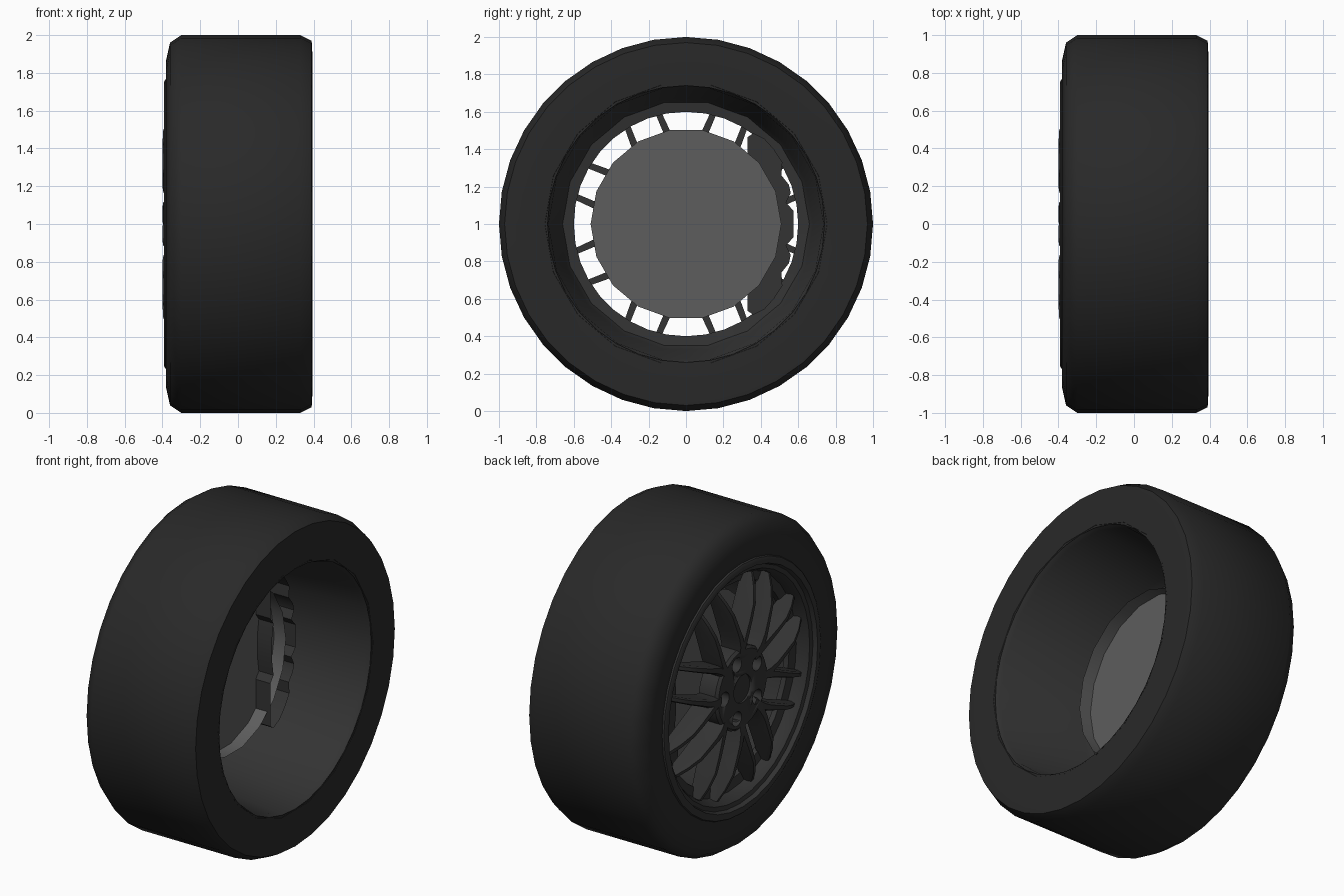
import bpy, bmesh
from math import sin, cos, pi, radians

if "Cube" in bpy.data.objects:
    bpy.data.objects.remove(bpy.data.objects["Cube"])


def material(name, v):
    m = bpy.data.materials.new(name)
    m.diffuse_color = (v, v, v, 1)
    m.use_nodes = True
    m.node_tree.nodes["Principled BSDF"].inputs["Base Color"].default_value = m.diffuse_color
    return m


RUBBER = material("rubber", 0.022)
METAL = material("dark_metal", 0.033)
STEEL = material("steel", 0.11)


def finish(bm, name, mat, angle=35):
    bmesh.ops.recalc_face_normals(bm, faces=bm.faces)
    me = bpy.data.meshes.new(name)
    bm.to_mesh(me)
    bm.free()
    ob = bpy.data.objects.new(name, me)
    bpy.context.collection.objects.link(ob)
    me.materials.append(mat)
    bpy.ops.object.select_all(action='DESELECT')
    ob.select_set(True)
    bpy.context.view_layer.objects.active = ob
    bpy.ops.object.shade_smooth_by_angle(angle=radians(angle))
    return ob


def polar(x, r, a):
    """Point at radius r, angle a around the axle (along x, at z = 1)."""
    return (x, r * cos(a), 1 + r * sin(a))


def lathe(bm, profile, n, caps=(), centre=(0, 0)):
    rings = []
    for x, r in profile:
        ring = []
        for i in range(n):
            p = polar(x, r, 2 * pi * i / n)
            ring.append(bm.verts.new((p[0], p[1] + centre[0], p[2] + centre[1])))
        rings.append(ring)
    for a, b in zip(rings, rings[1:]):
        for i in range(n):
            j = (i + 1) % n
            bm.faces.new((a[i], a[j], b[j], b[i]))
    for c in caps:
        bm.faces.new(rings[c])


# Tyre
bm = bmesh.new()
lathe(bm, [(-.365, .74), (-.38, .78), (-.38, .87), (-.36, .96), (-.30, 1),
           (.33, 1), (.39, .97), (.395, .88), (.39, .74)], 36)
finish(bm, "tyre", RUBBER, 50)

# Barrel inside the tyre
bm = bmesh.new()
lathe(bm, [(.392, .755), (.36, .735), (-.20, .68), (-.25, .655)], 18)
finish(bm, "rim_barrel", METAL)

# Outer lip and the stepped ring that carries the spokes
bm = bmesh.new()
lathe(bm, [(-.365, .775), (-.385, .765), (-.392, .75), (-.39, .725), (-.365, .715),
           (-.36, .69), (-.33, .67), (-.29, .66), (-.28, .605), (-.25, .60), (-.24, .66)], 36)
finish(bm, "rim_lip", METAL)

# Eight Y-shaped spokes, two curved arms each: (radius, angle, front x, half width)
ARM = [(.19, 0, -.38, .028), (.27, 2.5, -.395, .030), (.33, 5.5, -.40, .026),
       (.41, 9.2, -.40, .022), (.50, 11.7, -.397, .019), (.59, 13.6, -.37, .017),
       (.665, 14.8, -.335, .017)]
bm = bmesh.new()
for k in range(8):
    for side in (-1, 1):
        prev = None
        for r, deg, front, w in ARM:
            a = radians(45 * k + side * deg)
            ring = []
            for x, hw in ((-.27, w), (front + .025, w), (front, w * .6),
                          (front, -w * .6), (front + .025, -w), (-.27, -w)):
                p = polar(x, r, a)
                ring.append(bm.verts.new((x, p[1] - hw * sin(a), p[2] + hw * cos(a))))
            if prev:
                for i in range(6):
                    j = (i + 1) % 6
                    bm.faces.new((prev[i], prev[j], ring[j], ring[i]))
            else:
                bm.faces.new(ring)
            prev = ring
        bm.faces.new(prev)
finish(bm, "spokes", METAL)

# Hub with five bolt recesses and a centre recess
bm = bmesh.new()
lathe(bm, [(-.26, .25), (-.37, .25), (-.386, .235)], 32, caps=(0, 2))
hub = finish(bm, "hub", METAL)
bm = bmesh.new()
for k in range(5):
    a = radians(72 * k)
    lathe(bm, [(-.45, .047), (-.32, .042)], 16, (0, 1), (.175 * cos(a), .175 * sin(a)))
lathe(bm, [(-.45, .085), (-.375, .085)], 24, (0, 1))
cutter = finish(bm, "hub_cutter", METAL)
cutter.hide_render = True
mod = hub.modifiers.new("recesses", 'BOOLEAN')
mod.operation = 'DIFFERENCE'
mod.object = cutter
bpy.context.view_layer.objects.active = hub
bpy.ops.object.modifier_apply(modifier=mod.name)
bpy.data.objects.remove(cutter)

# Bolts sunk in the recesses
bm = bmesh.new()
for k in range(5):
    a = radians(72 * k)
    lathe(bm, [(-.31, .024), (-.345, .022)], 6, (1,), (.175 * cos(a), .175 * sin(a)))
finish(bm, "wheel_bolts", METAL)

# Brake disc, open towards the inside of the wheel
bm = bmesh.new()
lathe(bm, [(-.03, .51), (-.11, .51)], 18, caps=(1,))
finish(bm, "brake_disc", STEEL)

# Brake caliper: wavy crescent hugging the disc, open towards the inside
half = [(.575, .07), (.535, .115), (.56, .165), (.55, .21), (.51, .26), (.515, .33),
        (.47, .40), (.42, .455), (.36, .485), (.33, .465), (.33, .20), (.36, .16), (.345, .06)]
outline = half + [(y, -z) for y, z in reversed(half)]
bm = bmesh.new()
front = [bm.verts.new((-.15, y, 1 + z)) for y, z in outline]
back = [bm.verts.new((-.01, y, 1 + z)) for y, z in outline]
n = len(outline)
for i in range(n):
    j = (i + 1) % n
    bm.faces.new((front[i], front[j], back[j], back[i]))
cap = bm.faces.new(front)
bmesh.ops.inset_region(bm, faces=[cap], thickness=.018)
for v in cap.verts:
    v.co.x -= .025
finish(bm, "brake_caliper", METAL)
